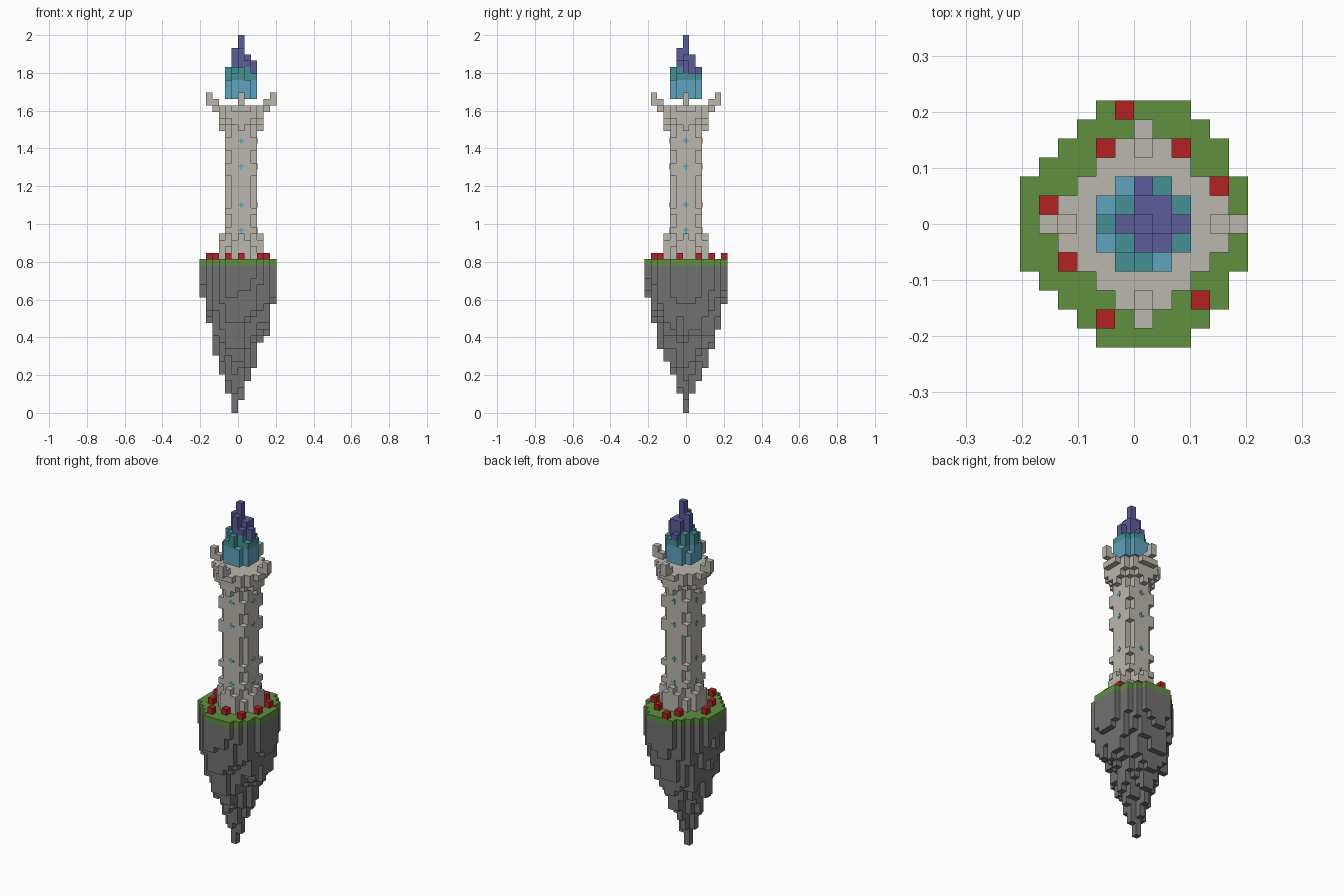
import bpy, bmesh, math, random
from mathutils import Vector

cube = bpy.data.objects.get("Cube")
if cube:
    bpy.data.objects.remove(cube, do_unlink=True)
random.seed(4)
C = 2 / 59  # size of one block


def material(name, r, g, b):
    m = bpy.data.materials.new(name)
    m.use_nodes = True
    m.diffuse_color = (r, g, b, 1)
    m.node_tree.nodes["Principled BSDF"].inputs["Base Color"].default_value = (r, g, b, 1)
    return m


stone = material("pale stone", .50, .475, .43)
rock = material("dark rock", .165, .165, .165)
grass = material("grass green", .117, .279, .051)
red = material("flower red", .445, .016, .016)
blue = material("crystal blue", .114, .366, .515)
teal = material("crystal teal", .061, .283, .305)
purple = material("crystal purple", .107, .107, .328)


def finish(name, bm, mat):
    mesh = bpy.data.meshes.new(name)
    bm.to_mesh(mesh)
    bm.free()
    mesh.materials.append(mat)
    obj = bpy.data.objects.new(name, mesh)
    bpy.context.collection.objects.link(obj)
    return obj


def blocks(name, columns, mat):
    """Outer skin of a set of block columns (u, v, bottom, top)."""
    cells = {(u, v, z) for u, v, z0, z1 in columns for z in range(z0, z1)}
    bm = bmesh.new()
    for cell in sorted(cells):
        centre = Vector(cell) + Vector((.5, 0, .5))
        for axis in range(3):
            for sign in (-1, 1):
                n = [0, 0, 0]
                n[axis] = sign
                if tuple(a + b for a, b in zip(cell, n)) in cells:
                    continue
                n = Vector(n)
                a = Vector((n.y, n.z, n.x)) / 2
                b = n.cross(a)
                corners = (a + b, b - a, -a - b, a - b)
                bm.faces.new([bm.verts.new((centre + n / 2 + k) * C) for k in corners])
    bmesh.ops.remove_doubles(bm, verts=bm.verts, dist=C / 100)
    return finish(name, bm, mat)


def square(r):
    return [(u, v) for u in range(-r, r + 1) for v in range(-r, r + 1)]


# Island outline: half width of every row
half = [5, 5, 5, 4, 4, 3, 2]
island = [(u, v) for v in range(-6, 7)
          for u in range(-6, 6) if -half[abs(v)] - (abs(v) < 4) <= u <= half[abs(v)]]
blocks("grass_top", [(u, v, 23, 24) for u, v in island], grass)

# Hanging rock: ragged cone of columns
low_u = [18, 14, 9, 6, 3, 0, 2, 5, 7, 11, 12, 17]
low_v = [18, 14, 10, 8, 6, 3, 0, 3, 5, 7, 10, 13, 17]
columns = []
for u, v in island:
    bottom = math.hypot(low_u[u + 6], low_v[v + 6])
    if v != 0 and u != -1:
        bottom += random.choice((0, 0, 1, 2, 3))
    columns.append((u, v, min(21, round(bottom)), 23))
blocks("hanging_rock", columns, rock)

# Flowers
spots = [(-1, 6), (-2, 4), (2, 4), (4, 2), (-5, 1), (-4, -2), (3, -4), (-2, -5), (0, -4), (4, -1)]
blocks("flowers", [(u, v, 24, 25) for u, v in spots], red)

# Tower: shaft with clipped corners, corner stones, stepped foot and corbelled crown
tower = []
for u, v in square(5):
    far, near = max(abs(u), abs(v)), min(abs(u), abs(v))
    d = far + near
    if far <= 2 and d < 4:
        tower.append((u, v, 24, 48))
    elif far == 2:
        tower += [(u, v, 24, 26), (u, v, 45, 48)]
        tower += [(u, v, z, z + 1) for z in (28, 31, 37, 38, 41, 42)]
    elif far == 3 and near < 2:
        tower += [(u, v, 24, 28 - near), (u, v, 44 + near, 48)]
    elif (far, near) == (3, 2):
        tower.append((u, v, 46, 48))
    elif (far, near) == (4, 1):
        tower.append((u, v, 47, 48))
    elif (far, near) == (4, 0):
        tower.append((u, v, 47, 49))
    elif (far, near) == (5, 0):
        tower.append((u, v, 48, 50))
blocks("tower", tower, stone)

# Cross windows: thin plates on the four sides
bm = bmesh.new()
for z in (28.5, 32.5, 38.5, 42.5):
    for k in range(4):
        out = Vector((0, -1, 0)) if k == 0 else Vector((round(math.sin(k * math.pi / 2)), -round(math.cos(k * math.pi / 2)), 0))
        side = Vector((-out.y, out.x, 0))
        for wide, tall in ((.9, .25), (.25, .9)):
            box = bmesh.ops.create_cube(bm, size=C)["verts"]
            for p in box:
                s, t = p.co.x * wide, p.co.z * tall
                q = side * s + out * (2.5 * C + p.co.y * .12)
                p.co = (q.x + C / 2, q.y, z * C + t)
finish("cross_windows", bm, blue)

# Floating crystal: column tops, rows from back to front
tops = ((0, 52, 54, 53, 0), (51, 54, 56, 56, 53), (54, 57, 59, 56, 55),
        (52, 54, 57, 55, 53), (0, 53, 54, 52, 0))
layers = {"crystal_base": [], "crystal_middle": [], "crystal_tip": []}
for row, heights in enumerate(tops):
    for col, top in enumerate(heights):
        u, v = col - 2, 2 - row
        split = 53 if u + v > 0 else 54
        for part, z0, z1 in zip(layers, (49, 52, split), (52, split, 59)):
            if top > z0:
                layers[part].append((u, v, z0, min(top, z1)))
for (part, cols), mat in zip(layers.items(), (blue, teal, purple)):
    blocks(part, cols, mat)
